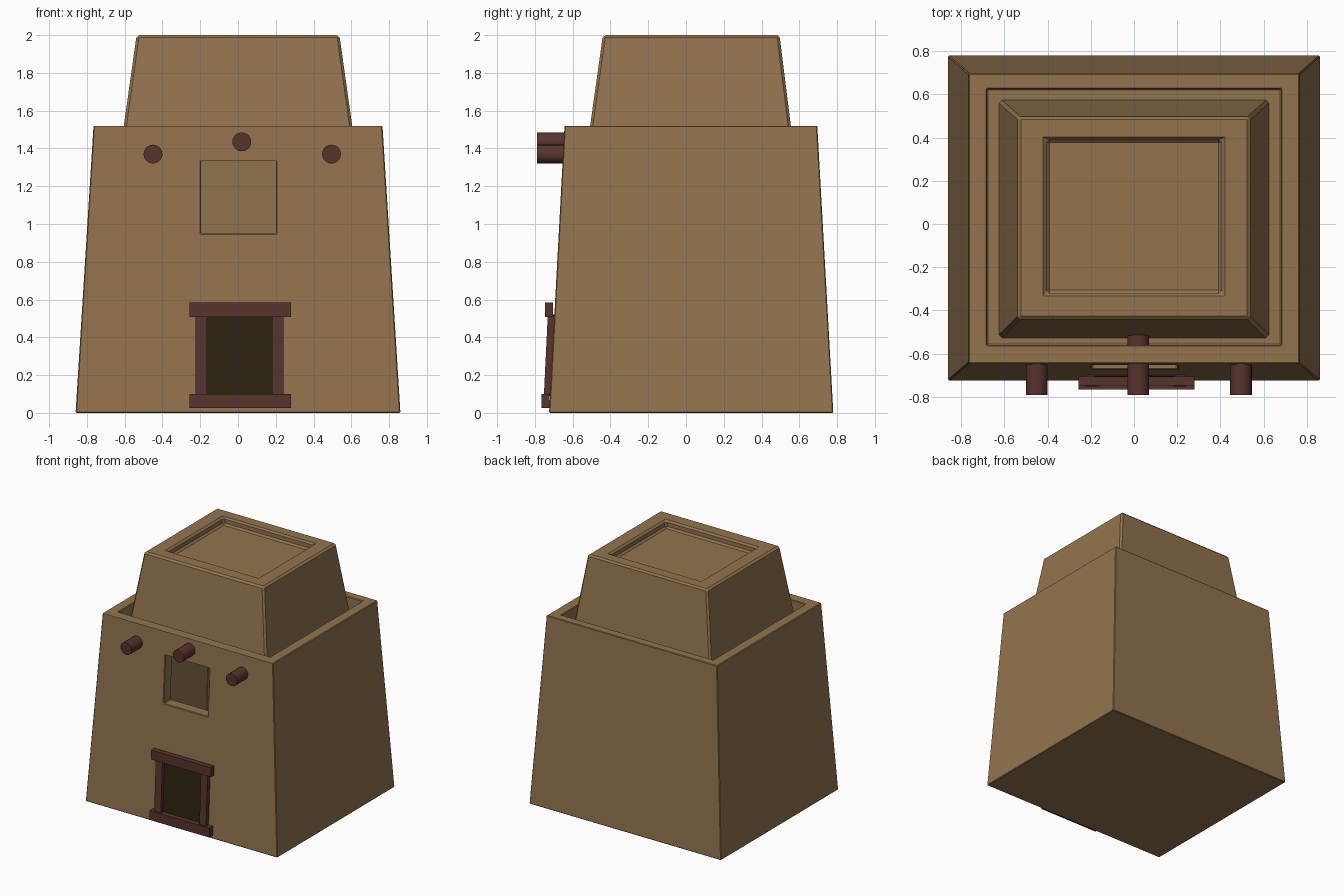
import bpy, bmesh, math

cube = bpy.data.objects.get("Cube")
if cube:
    bpy.data.objects.remove(cube)


def material(name, colour):
    m = bpy.data.materials.new(name)
    m.use_nodes = True
    m.diffuse_color = (*colour, 1)
    bsdf = m.node_tree.nodes["Principled BSDF"]
    bsdf.inputs["Base Color"].default_value = (*colour, 1)
    bsdf.inputs["Roughness"].default_value = 0.9
    return m


CLAY = material("clay", (0.29, 0.175, 0.076))
WOOD = material("dark_wood", (0.098, 0.034, 0.026))
SHADE = material("doorway_dark", (0.026, 0.016, 0.005))


def block(name, mat, bottom, top, z0, z1):
    """Six-sided block between two rectangles (x0, x1, y0, y1)."""
    bm = bmesh.new()
    rings = []
    for (x0, x1, y0, y1), z in ((bottom, z0), (top, z1)):
        corners = ((x0, y0), (x1, y0), (x1, y1), (x0, y1))
        rings.append([bm.verts.new((x, y, z)) for x, y in corners])
    low, high = rings
    bm.faces.new(low[::-1])
    bm.faces.new(high)
    for i in range(4):
        j = (i + 1) % 4
        bm.faces.new((low[i], low[j], high[j], high[i]))
    mesh = bpy.data.meshes.new(name)
    bm.to_mesh(mesh)
    bm.free()
    mesh.materials.append(mat)
    obj = bpy.data.objects.new(name, mesh)
    bpy.context.collection.objects.link(obj)
    return obj


def cut(target, cutter):
    cutter.hide_render = True
    cutter.hide_viewport = True
    cutter.display_type = 'WIRE'
    mod = target.modifiers.new("cut", 'BOOLEAN')
    mod.operation = 'DIFFERENCE'
    mod.solver = 'EXACT'
    mod.object = cutter


def bevel(obj, width):
    mod = obj.modifiers.new("worn_edges", 'BEVEL')
    mod.width = width
    mod.segments = 1
    mod.limit_method = 'ANGLE'
    mod.angle_limit = math.radians(40)


# Lower storey: hollow room, sunken roof terrace, open window
body = block("lower_storey", CLAY, (-.86, .86, -.725, .78), (-.765, .765, -.643, .695), 0, 1.52)
terrace = (-.68, .68, -.56, .625)
cut(body, block("terrace_cutter", CLAY, terrace, terrace, 1.38, 1.6))
cut(body, block("room_cutter", CLAY, (-.76, .76, -.63, .68), (-.68, .68, -.56, .62), .08, 1.345))
opening = (-.195, .2, -.9, -.4)
cut(body, block("window_cutter", CLAY, opening, opening, .95, 1.335))
bevel(body, .014)

# Upper storey with a shallow roof recess
upper = block("upper_storey", CLAY, (-.627, .627, -.53, .575), (-.537, .537, -.44, .495), 1.36, 2)
recess = (-.405, .405, -.32, .39)
cut(upper, block("roof_cutter", CLAY, recess, recess, 1.94, 2.1))
bevel(upper, .014)

# Roof beams
for name, x, z, back in (("beam_right", -.45, 1.37, -.6), ("beam_middle", .02, 1.435, -.51),
                         ("beam_left", .495, 1.37, -.6)):
    front = -.79
    bpy.ops.mesh.primitive_cylinder_add(vertices=20, radius=.05, depth=back - front,
                                        location=(x, (front + back) / 2, z),
                                        rotation=(math.pi / 2, 0, 0))
    beam = bpy.context.object
    beam.name = name
    beam.data.materials.append(WOOD)
    bpy.ops.object.shade_smooth_by_angle()

# Doorway: dark panel, posts, lintel and sill
block("door_panel", SHADE, (-.18, .19, -.726, -.719), (-.18, .19, -.704, -.697), .09, .52)
for name, x in (("door_post_right", -.195), ("door_post_left", .21)):
    block(name, WOOD, (x - .03, x + .03, -.752, -.715), (x - .03, x + .03, -.732, -.695), .1, .515)
for name, y0, y1, z in (("door_lintel", -.747, -.705, .508), ("door_sill", -.766, -.722, .025)):
    rect = (-.257, .28, y0, y1)
    block(name, WOOD, rect, rect, z, z + .076)
